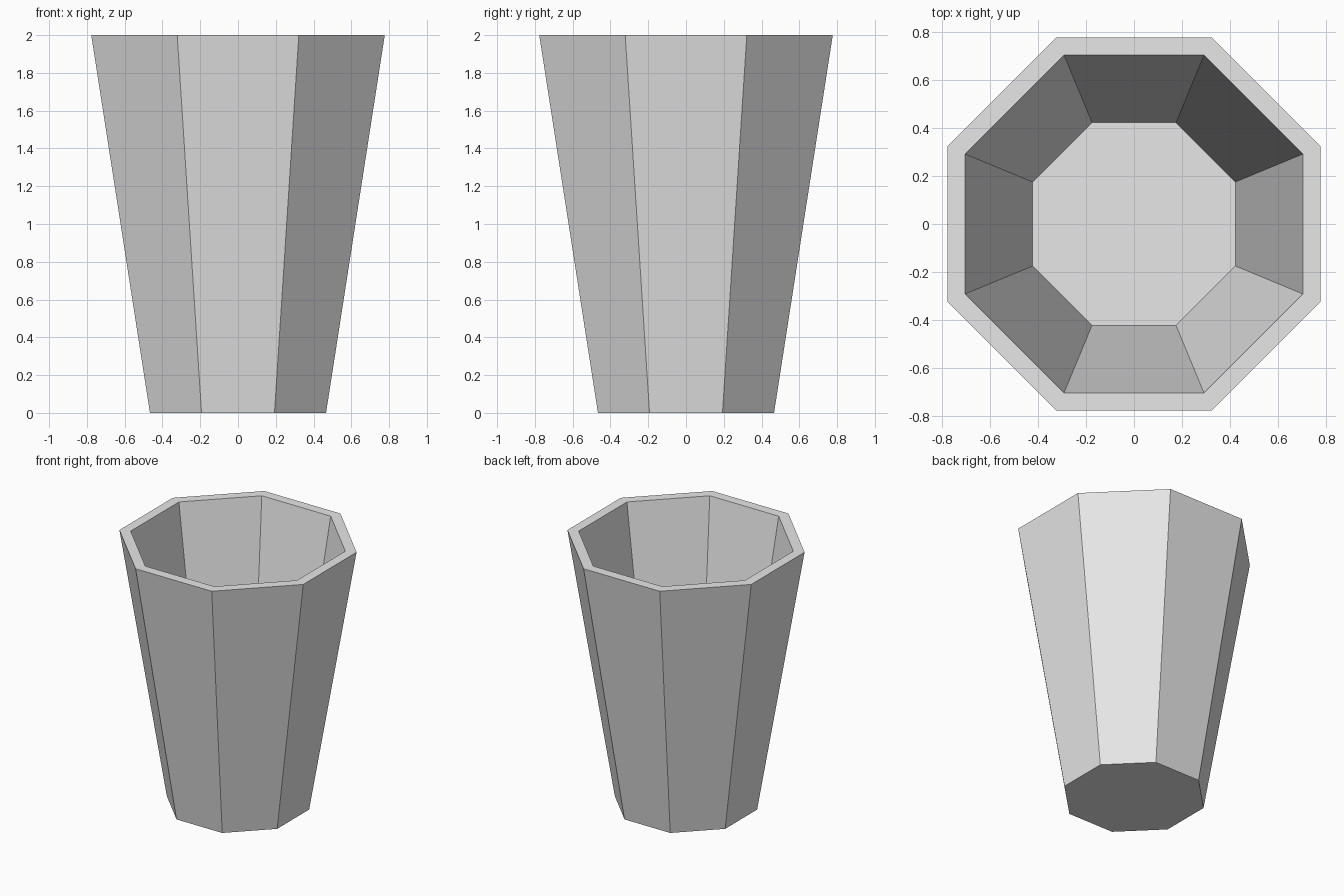
import bpy
import bmesh
import math

default_cube = bpy.data.objects.get("Cube")
if default_cube:
    bpy.data.objects.remove(default_cube, do_unlink=True)

SIDES = 8
HEIGHT = 2.0
TOP_RADIUS = 0.777 / math.cos(math.pi / SIDES)   # flat-to-flat half width to corner radius
TAPER = 0.6                                      # base width relative to the rim
INNER = 0.905                                    # hollow relative to the outside

# Plain light grey material
grey = bpy.data.materials.new("light grey")
grey.use_nodes = True
colour = (0.8, 0.8, 0.8, 1.0)
grey.diffuse_color = colour
grey.node_tree.nodes["Principled BSDF"].inputs["Base Color"].default_value = colour


def ring(bm, radius, z):
    """Octagon of vertices with flat sides facing the axes."""
    angles = [(i + 0.5) * math.tau / SIDES for i in range(SIDES)]
    return [bm.verts.new((radius * math.cos(a), radius * math.sin(a), z)) for a in angles]


# Tapered cup: base, outer wall, rim, inner wall, floor
bm = bmesh.new()
profile = [
    (TOP_RADIUS * TAPER, 0.0),
    (TOP_RADIUS, HEIGHT),
    (TOP_RADIUS * INNER, HEIGHT),
    (TOP_RADIUS * INNER * TAPER, HEIGHT * (1 - INNER)),
]
rings = [ring(bm, r, z) for r, z in profile]
for lower, upper in zip(rings, rings[1:]):
    for i in range(SIDES):
        j = (i + 1) % SIDES
        bm.faces.new((lower[i], lower[j], upper[j], upper[i]))
bm.faces.new(rings[0][::-1])
bm.faces.new(rings[-1])
bmesh.ops.recalc_face_normals(bm, faces=bm.faces[:])

mesh = bpy.data.meshes.new("cup")
bm.to_mesh(mesh)
bm.free()
mesh.materials.append(grey)
cup = bpy.data.objects.new("cup", mesh)
bpy.context.collection.objects.link(cup)
